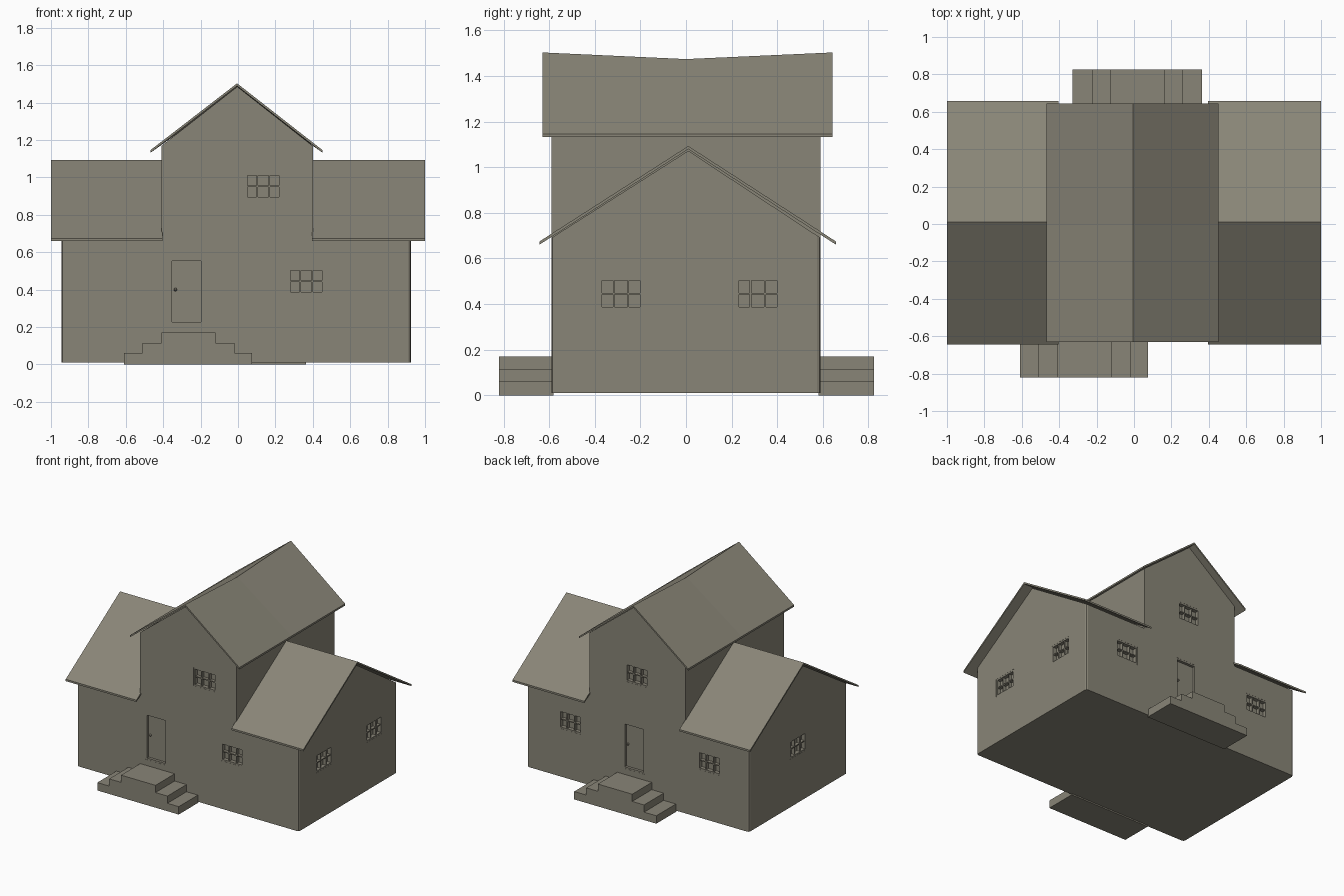
import bpy, bmesh, math
from mathutils import Matrix, Vector

if "Cube" in bpy.data.objects:
    bpy.data.objects.remove(bpy.data.objects["Cube"])

mat = bpy.data.materials.new("warm_grey")
mat.diffuse_color = (0.25, 0.235, 0.185, 1)
mat.use_nodes = True
mat.node_tree.nodes["Principled BSDF"].inputs["Base Color"].default_value = mat.diffuse_color


def finish(name, bm):
    bmesh.ops.recalc_face_normals(bm, faces=bm.faces)
    me = bpy.data.meshes.new(name)
    bm.to_mesh(me)
    bm.free()
    me.materials.append(mat)
    ob = bpy.data.objects.new(name, me)
    bpy.context.collection.objects.link(ob)
    return ob


def loft(name, sections, round_corners=0.0):
    """Closed solid through a list of equal-length point loops."""
    bm = bmesh.new()
    loops = [[bm.verts.new(p) for p in s] for s in sections]
    n = len(loops[0])
    for a, b in zip(loops, loops[1:]):
        for i in range(n):
            j = (i + 1) % n
            bm.faces.new((a[i], a[j], b[j], b[i]))
    bm.faces.new(loops[0])
    bm.faces.new(loops[-1])
    if round_corners:
        edges = [e for e in bm.edges if abs((e.verts[0].co - e.verts[1].co).z) > 0.1
                 and (e.verts[0].co - e.verts[1].co).xy.length < 0.02]
        bmesh.ops.bevel(bm, geom=edges, offset=round_corners, segments=2,
                        affect='EDGES', profile=0.5)
    return finish(name, bm)


def add_box(bm, M, c, s):
    m = M @ Matrix.Translation(c) @ Matrix.Diagonal((*s, 1))
    bmesh.ops.create_cube(bm, size=1, matrix=m)


def chevron(c, half0, half1, top, eave, t):
    """Thin bent roof profile as (across, z) points."""
    return [(c - half0, eave), (c, top), (c + half1, eave),
            (c + half1, eave - t), (c, top - t), (c - half0, eave - t)]


# ground floor with side gables
x0, x1, yw = -0.943, 0.925, 0.59
gable = [(-yw, 0.01), (yw, 0.01), (yw, 0.69), (0.01, 1.072), (-yw, 0.69)]
lower = loft("ground_floor_walls", [[(x, y, z) for y, z in gable] for x in (x0, x1)], 0.016)

# upper floor with front and back gables; top dips midway like its roof
def upper_section(y, top):
    return [(x, y, z) for x, z in
            [(-0.41, 0.69), (0.40, 0.69), (0.40, 1.168), (-0.004, top), (-0.41, 1.168)]]

upper = loft("upper_floor_walls",
             [upper_section(-yw, 1.485), upper_section(0, 1.458), upper_section(yw, 1.485)])

# roofs
for name, xa, xb in (("left_wing_roof", -1.0, -0.405), ("right_wing_roof", 0.395, 1.0)):
    prof = chevron(0.01, 0.653, 0.648, 1.093, 0.674, 0.014)
    loft(name, [[(x, y, z) for y, z in prof] for x in (xa, xb)])
loft("upper_roof", [[(x, y, z) for x, z in chevron(-0.005, 0.463, 0.457, top, 1.146, 0.014)]
                    for y, top in ((-0.63, 1.503), (0.0, 1.474), (0.643, 1.503))])

# stepped stoops in front of both doors
def stoop(name, xs, ya, yb):
    hs = (0.06, 0.115, 0.17)
    a, b, c, d, e, f = xs
    prof = [(a, 0), (a, hs[0]), (b, hs[0]), (b, hs[1]), (c, hs[1]), (c, hs[2]),
            (d, hs[2]), (d, hs[1]), (e, hs[1]), (e, hs[0]), (f, hs[0]), (f, 0)]
    loft(name, [[(x, y, z) for x, z in prof] for y in (ya, yb)])

stoop("front_steps", (-0.61, -0.51, -0.41, -0.12, -0.02, 0.075), -0.82, -0.58)
stoop("back_steps", (-0.328, -0.225, -0.125, 0.165, 0.262, 0.363), 0.825, 0.58)

# openings: recess cut into the wall, then frame parts set in it
DEPTH = 0.03

def side(angle, dist):
    return Matrix.Rotation(math.radians(angle), 4, 'Z') @ Matrix.Translation((0, -dist, 0))

FRONT, BACK = side(0, yw), side(180, yw)
RIGHT, LEFT = side(90, x1), side(-90, -x0)


def border(bm, M, u, z, w, h, t):
    y = DEPTH / 2 + 0.001
    for s in (-1, 1):
        add_box(bm, M, (u + s * (w - t) / 2, y, z), (t, DEPTH, h))
        add_box(bm, M, (u, y, z + s * (h - t) / 2), (w - 2 * t, DEPTH, t))


def window(name, M, u, z, cut):
    w, h = 0.19, 0.14
    add_box(cut, M, (u, 0, z), (w, 2 * DEPTH, h))
    bm = bmesh.new()
    border(bm, M, u, z, w, h, 0.012)
    for k in (-1, 1):
        add_box(bm, M, (u + k * w / 6, DEPTH * 0.6, z), (0.008, DEPTH * 0.8, h - 0.02))
    add_box(bm, M, (u, DEPTH * 0.6, z), (w - 0.02, DEPTH * 0.8, 0.008))
    finish(name, bm)


def door(name, M, u, cut):
    w, h, z = 0.18, 0.35, 0.39
    add_box(cut, M, (u, 0, z), (w, 2 * DEPTH, h))
    bm = bmesh.new()
    border(bm, M, u, z, w, h, 0.012)
    add_box(bm, M, (u, DEPTH - 0.004, z), (w - 0.024, 0.01, h - 0.024))
    bmesh.ops.create_icosphere(bm, subdivisions=2, radius=0.009, matrix=M @ Matrix.Translation(
        (u - w / 2 + 0.03, DEPTH - 0.016, 0.4)))
    finish(name, bm)


def carve(wall, cut):
    cutter = finish("opening_cutter", cut)
    cutter.hide_render = True
    mod = wall.modifiers.new("openings", 'BOOLEAN')
    mod.operation, mod.solver, mod.object = 'DIFFERENCE', 'EXACT', cutter
    bpy.context.view_layer.objects.active = wall
    bpy.ops.object.modifier_apply(modifier=mod.name)
    bpy.data.objects.remove(cutter)


cut = bmesh.new()
for name, M, u in (("front_window", FRONT, 0.365),
                   ("back_window_left", BACK, -0.56), ("back_window_right", BACK, 0.61),
                   ("right_window_front", RIGHT, -0.285), ("right_window_back", RIGHT, 0.315),
                   ("left_window", LEFT, 0.0)):
    window(name, M, u, 0.445, cut)
door("front_door", FRONT, -0.275, cut)
door("back_door", BACK, -0.025, cut)
carve(lower, cut)

cut = bmesh.new()
window("upper_front_window", FRONT, 0.135, 0.953, cut)
window("upper_back_window", BACK, 0.0, 0.95, cut)
carve(upper, cut)
